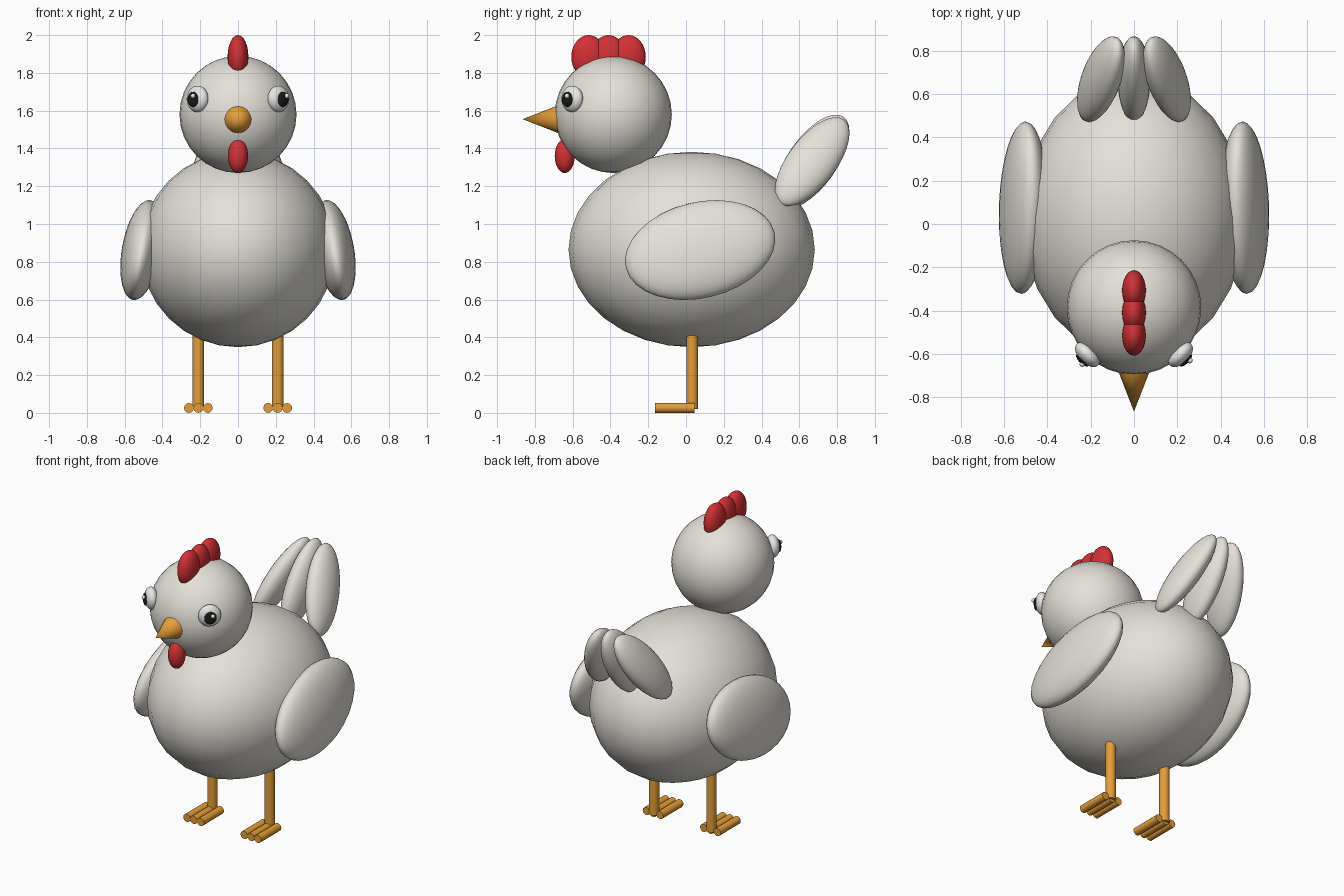
import bpy
import math
from mathutils import Euler, Vector

if "Cube" in bpy.data.objects:
    bpy.data.objects.remove(bpy.data.objects["Cube"])


def colour(name, rgb):
    m = bpy.data.materials.new(name)
    m.diffuse_color = (*rgb, 1)
    m.use_nodes = True
    m.node_tree.nodes["Principled BSDF"].inputs["Base Color"].default_value = m.diffuse_color
    return m


FEATHER = colour("feather_white", (0.78, 0.75, 0.69))
EYE = colour("eye_white", (0.85, 0.85, 0.83))
RED = colour("comb_red", (0.65, 0.03, 0.035))
ORANGE = colour("leg_orange", (0.78, 0.34, 0.04))
BLACK = colour("pupil_black", (0.01, 0.01, 0.01))


def finish(name, mat):
    ob = bpy.context.object
    ob.name = name
    ob.data.name = name
    ob.data.materials.append(mat)
    bpy.ops.object.shade_smooth_by_angle(angle=math.radians(40))
    return ob


def ellipsoid(name, loc, radii, mat, rot=(0, 0, 0), segs=32, rings=16):
    """Stretched sphere; rot in degrees."""
    bpy.ops.mesh.primitive_uv_sphere_add(segments=segs, ring_count=rings, radius=1,
                                         location=loc, rotation=[math.radians(a) for a in rot])
    bpy.context.object.scale = radii
    return finish(name, mat)


def rod(name, start, end, r1, r2, mat, segs=16):
    """Cylinder or cone between two points."""
    a, b = Vector(start), Vector(end)
    bpy.ops.mesh.primitive_cone_add(vertices=segs, radius1=r1, radius2=r2, depth=(b - a).length,
                                    location=(a + b) / 2,
                                    rotation=(b - a).to_track_quat('Z', 'Y').to_euler())
    return finish(name, mat)


# Body and head
ellipsoid("body", (0, 0.03, 0.865), (0.517, 0.652, 0.517), FEATHER, segs=24)
ellipsoid("head", (0, -0.385, 1.58), (0.31, 0.31, 0.31), FEATHER)

# Beak, comb and wattle
rod("beak", (0, -0.67, 1.555), (0, -0.865, 1.555), 0.076, 0, ORANGE)
for i, y in enumerate((-0.515, -0.41, -0.305)):
    ellipsoid(f"comb_{i + 1}", (0, y, 1.885), (0.055, 0.092, 0.115), RED, segs=24)
ellipsoid("wattle", (0, -0.642, 1.36), (0.053, 0.053, 0.09), RED, segs=24)

for s, side in ((-1, "left"), (1, "right")):
    # Eye: flattened white, pupil and glint, facing diagonally forward
    turn = (0, 0, s * 45)
    ellipsoid(f"eye_{side}", (s * 0.214, -0.602, 1.662), (0.07, 0.042, 0.07), EYE, turn, 24)
    ellipsoid(f"pupil_{side}", (s * 0.238, -0.628, 1.66), (0.038, 0.016, 0.04), BLACK, turn, 24)
    glint = (-0.238, -0.646, 1.678) if s < 0 else (0.258, -0.63, 1.678)
    ellipsoid(f"glint_{side}", glint, (0.013, 0.013, 0.013), EYE, segs=12, rings=8)

    # Wing leaning in at the top and raised at the back
    ellipsoid(f"wing_{side}", (s * 0.51, 0.075, 0.862), (0.105, 0.405, 0.257), FEATHER,
              (14, -10 * s, 0))

    # Leg with three parallel toes
    x = s * 0.21
    rod(f"leg_{side}", (x, 0.033, 0.02), (x, 0.033, 0.42), 0.031, 0.031, ORANGE)
    for i, dx in enumerate((-0.05, 0, 0.05)):
        rod(f"toe_{side}_{i + 1}", (x + dx, 0.045, 0.026), (x + dx, -0.165, 0.026),
            0.026, 0.026, ORANGE, 12)

# Tail feathers, with the outer tips leaning together
for i in (-1, 0, 1):
    ellipsoid(f"tail_feather_{i + 2}", (i * 0.152, 0.668, 1.33), (0.075, 0.13, 0.29), FEATHER,
              (-35, -20 * i, 0))
